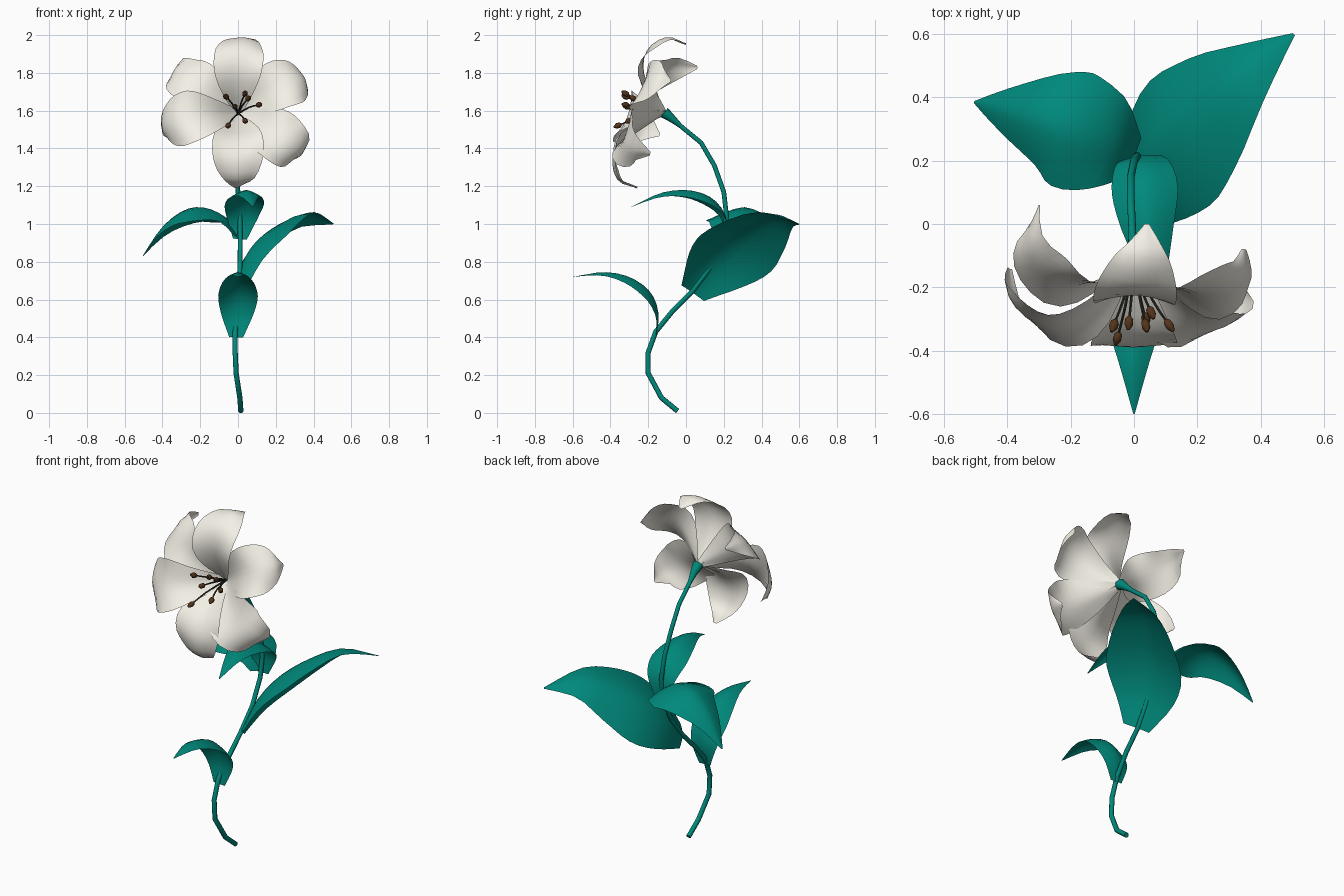
import bpy, bmesh, math
from mathutils import Vector as V

if "Cube" in bpy.data.objects:
    bpy.data.objects.remove(bpy.data.objects["Cube"])


def mat(name, col):
    m = bpy.data.materials.new(name)
    m.diffuse_color = (*col, 1)
    m.use_nodes = True
    m.node_tree.nodes["Principled BSDF"].inputs["Base Color"].default_value = m.diffuse_color
    return m


GREEN = mat("green", (0.0, 0.25, 0.20))
WHITE = mat("cream", (0.90, 0.87, 0.79))
BROWN = mat("brown", (0.09, 0.035, 0.012))
DARK = mat("filament", (0.03, 0.03, 0.025))


def sample(pts, t):
    # Catmull-Rom through control points (numbers or vectors)
    n = len(pts) - 1
    i = min(int(t * n), n - 1)
    f = t * n - i
    b, c = pts[i], pts[i + 1]
    a = pts[i - 1] if i else b * 2 - c
    d = pts[i + 2] if i + 2 <= n else c * 2 - b
    return (b * 2 + (c - a) * f + (a * 2 - b * 5 + c * 4 - d) * f ** 2
            + (b * 3 - a - c * 3 + d) * f ** 3) * 0.5


def finish(name, bm, m, angle=60):
    me = bpy.data.meshes.new(name)
    bm.to_mesh(me)
    bm.free()
    ob = bpy.data.objects.new(name, me)
    bpy.context.collection.objects.link(ob)
    me.materials.append(m)
    bpy.context.view_layer.objects.active = ob
    ob.select_set(True)
    bpy.ops.object.shade_smooth_by_angle(angle=math.radians(angle))
    ob.select_set(False)
    return ob


def blade(name, path, side, half, widths, cups, m, wave=0.0, rows=14, cols=8):
    # leaf or petal swept along its midrib, edges bent over by cups
    path = [V(p) for p in path]
    side = V(side).normalized()
    bm = bmesh.new()
    grid = []
    for i in range(rows + 1):
        t = i / rows
        p = sample(path, t)
        tan = (sample(path, min(1, t + .02)) - sample(path, max(0, t - .02))).normalized()
        s = (side - tan * side.dot(tan)).normalized()
        nrm = s.cross(tan)
        w = half * max(0.01, sample(widths, t))
        cup = sample(cups, t)
        row = []
        for j in range(cols + 1):
            u = 2 * j / cols - 1
            lift = cup * w * abs(u) ** 1.5 + wave * abs(u) ** 3 * math.sin(t * 13 + u)
            row.append(bm.verts.new(p + s * (u * w) + nrm * lift))
        grid.append(row)
    for a, b in zip(grid, grid[1:]):
        for j in range(cols):
            bm.faces.new((a[j], b[j], b[j + 1], a[j + 1]))
    return finish(name, bm, m)


def tube(name, path, radii, m, n=8, steps=None):
    # round tube with varying radius
    path = [V(p) for p in path]
    steps = steps or len(path) - 1
    bm = bmesh.new()
    rings = []
    for i in range(steps + 1):
        t = i / steps
        tan = (sample(path, min(1, t + .02)) - sample(path, max(0, t - .02))).normalized()
        a = tan.cross(V((1, 0, 0.1))).normalized()
        b = tan.cross(a)
        p, r = sample(path, t), sample(radii, t)
        rings.append([bm.verts.new(p + (a * math.cos(k * math.tau / n) + b * math.sin(k * math.tau / n)) * r)
                      for k in range(n)])
    for q, r in zip(rings, rings[1:]):
        for k in range(n):
            bm.faces.new((q[k], q[(k + 1) % n], r[(k + 1) % n], r[k]))
    bm.faces.new(rings[0][::-1])
    bm.faces.new(rings[-1])
    return finish(name, bm, m)


# Stem and flower base
tube("stem", [(.015, -.045, .01), (.01, -.13, .08), (-.01, -.2, .21), (-.015, -.2, .32), (-.015, -.16, .43),
              (-.005, -.07, .54), (0, .03, .64), (.01, .12, .76), (.012, .19, .9), (.01, .215, 1.04),
              (0, .2, 1.17), (-.01, .15, 1.31), (-.01, .08, 1.43), (-.005, -.03, 1.52)],
     [.014, .012], GREEN)
tube("flower_base", [(-.005, -.03, 1.52), (0, -.07, 1.555), (0, -.115, 1.59)], [.012, .02, .031], GREEN)

# Leaves, arched so the edges droop
LEAF = [.35, .8, 1, .85, .48, .02]
DROOP = [.0, .2, .4, .45, .4, .2]
blade("lower_leaf", [(-.01, -.16, .4), (-.005, -.145, .52), (0, -.185, .635), (0, -.29, .715),
                     (0, -.43, .745), (0, -.6, .72)], (1, 0, 0), .105, LEAF, DROOP, GREEN)
blade("upper_leaf", [(.01, .21, .92), (.02, .21, 1.04), (.03, .14, 1.135), (.04, .02, 1.178),
                     (.06, -.13, 1.165), (.08, -.29, 1.09)], (1, .15, 0), .105, LEAF, DROOP, GREEN)
blade("left_leaf", [(0, .21, .93), (-.06, .25, 1.03), (-.17, .29, 1.085), (-.28, .33, 1.075),
                    (-.4, .36, .985), (-.505, .385, .83)], (-.25, -.97, 0), .19, LEAF, DROOP, GREEN)
blade("right_leaf", [(0, .03, .64), (.02, .14, .78), (.085, .25, .895), (.195, .36, .985),
                     (.34, .485, 1.045), (.505, .6, 1.0)], (-.46, .78, -.42), .235, LEAF,
      [.2, .3, .36, .36, .3, .2], GREEN)

# Petals: midribs out from the flower base, curling back at the tips
AXIS = V((0, -.93, .37))
BASE = V((0, -.11, 1.585))
PETAL = [.12, .62, .98, .96, .62, .06]
CURL = [-.3, -.3, -.2, .08, .25, .2]
petals = {
    "top": (.13, [(0, -.185, 1.7), (0, -.225, 1.82), (.01, -.2, 1.93), (.03, -.1, 1.99), (.04, 0, 1.955)]),
    "upper_right": (.14, [(.1, -.18, 1.65), (.2, -.225, 1.72), (.29, -.21, 1.765), (.35, -.15, 1.775), (.35, -.08, 1.76)]),
    "lower_right": (.145, [(.09, -.23, 1.53), (.18, -.31, 1.48), (.27, -.33, 1.43), (.34, -.28, 1.39), (.34, -.19, 1.37)]),
    "bottom": (.135, [(0, -.24, 1.51), (0, -.34, 1.44), (0, -.39, 1.34), (0, -.36, 1.23), (-.005, -.26, 1.19)]),
    "left": (.145, [(-.12, -.25, 1.58), (-.23, -.31, 1.565), (-.33, -.3, 1.545), (-.395, -.23, 1.51), (-.395, -.14, 1.47)]),
    "upper_left": (.125, [(-.1, -.17, 1.66), (-.2, -.195, 1.73), (-.29, -.15, 1.79), (-.33, -.06, 1.83), (-.3, .06, 1.83)]),
}
for name, (half, pts) in petals.items():
    radial = V(pts[2]) - BASE
    blade(name + "_petal", [BASE] + pts, AXIS.cross(radial), half, PETAL, CURL, WHITE, wave=.006)

# Stamens: thin filaments with long anthers
tips = [(-.06, -.31, 1.67), (.035, -.31, 1.685), (.105, -.31, 1.63), (-.05, -.35, 1.525),
        (.035, -.29, 1.55), (.05, -.27, 1.66), (-.015, -.3, 1.62)]
for i, tip in enumerate(tips):
    tip = V(tip)
    mid = BASE.lerp(tip, .55) + AXIS * .02
    tube(f"filament_{i + 1}", [BASE, mid, tip], [.005, .004], DARK, 5, 4)
    d = (tip - mid).normalized()
    tube(f"anther_{i + 1}", [tip - d * .01, tip, tip + d * .018, tip + d * .035],
         [.005, .014, .015, .005], BROWN, 6)
